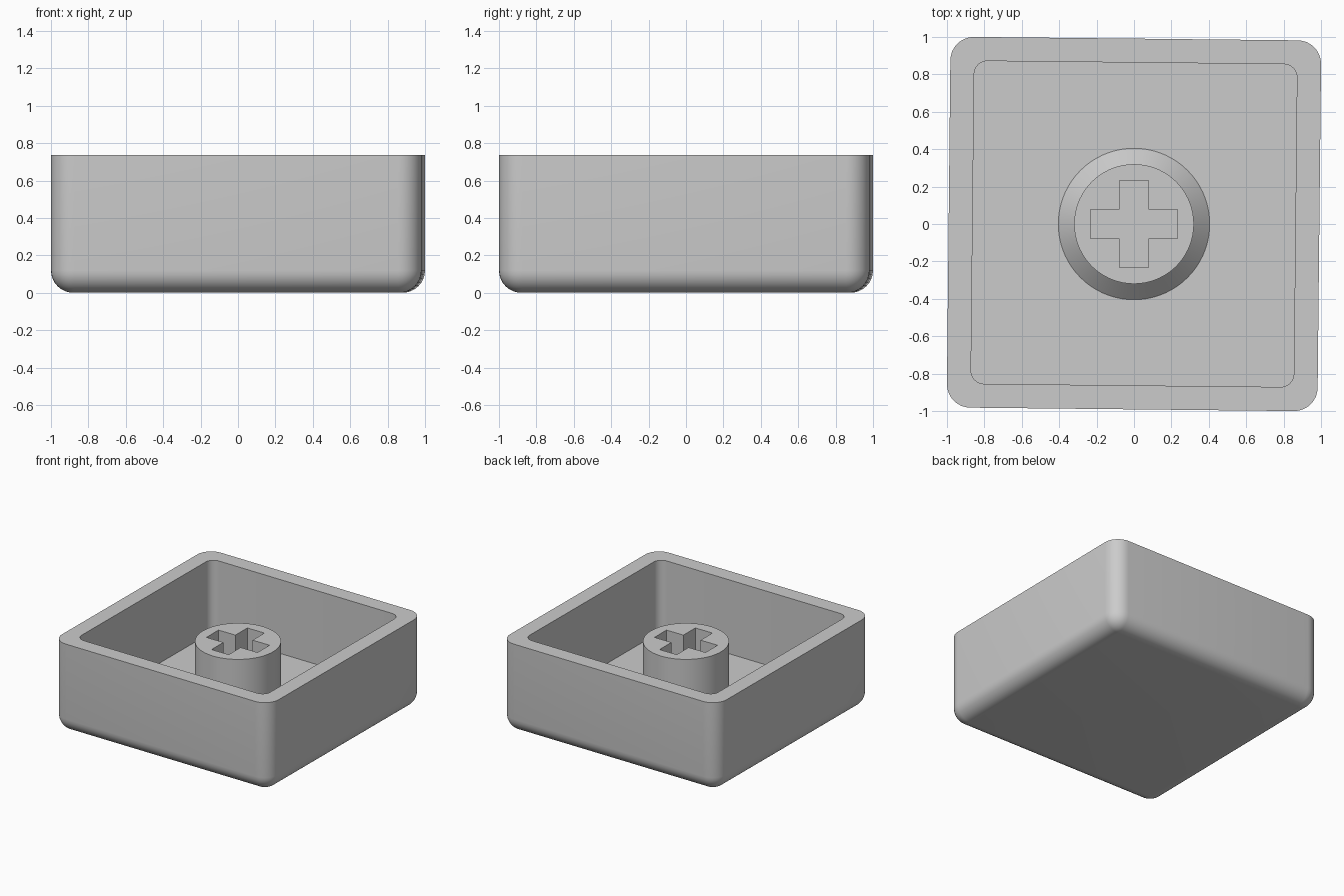
import bpy, bmesh, math

if "Cube" in bpy.data.objects:
    bpy.data.objects.remove(bpy.data.objects["Cube"])

TILT = math.radians(-0.6)      # slight turn of the shell about z
HALF, CORNER = 0.991, 0.125    # outer half width and corner radius
INNER, INNER_CORNER = 0.863, 0.07
HEIGHT, FLOOR, STEM_TOP = 0.737, 0.13, 0.62

grey = bpy.data.materials.new("grey plastic")
grey.diffuse_color = (0.6, 0.6, 0.6, 1)
grey.use_nodes = True
grey.node_tree.nodes["Principled BSDF"].inputs["Base Color"].default_value = grey.diffuse_color


def rounded_square(half, r, z, steps=8):
    pts = []
    for q in range(4):
        mid = math.pi / 4 + q * math.pi / 2
        cx = math.copysign(half - r, math.cos(mid))
        cy = math.copysign(half - r, math.sin(mid))
        for i in range(steps + 1):
            a = (q + i / steps) * math.pi / 2
            pts.append((cx + r * math.cos(a), cy + r * math.sin(a), z))
    return pts


def circle(r, z, n=72):
    return [(r * math.cos(2 * math.pi * i / n), r * math.sin(2 * math.pi * i / n), z)
            for i in range(n)]


def loft(name, rings):
    """Closed solid through a list of equal-length rings, capped at both ends."""
    bm = bmesh.new()
    loops = [[bm.verts.new(p) for p in ring] for ring in rings]
    for a, b in zip(loops, loops[1:]):
        for i in range(len(a)):
            j = (i + 1) % len(a)
            bm.faces.new((a[i], a[j], b[j], b[i]))
    bm.faces.new(loops[0][::-1])
    bm.faces.new(loops[-1])
    bmesh.ops.recalc_face_normals(bm, faces=bm.faces)
    mesh = bpy.data.meshes.new(name)
    bm.to_mesh(mesh)
    bm.free()
    mesh.materials.append(grey)
    obj = bpy.data.objects.new(name, mesh)
    bpy.context.collection.objects.link(obj)
    return obj


def smooth(obj):
    bpy.ops.object.select_all(action='DESELECT')
    obj.select_set(True)
    bpy.context.view_layer.objects.active = obj
    bpy.ops.object.shade_smooth_by_angle(angle=math.radians(30))


# Shell: rounded bottom edge, straight walls, rim, inner walls, floor
FILLET = 0.12
rings = []
for i in range(9):
    a = i / 8 * math.pi / 2
    d = FILLET * (1 - math.sin(a))
    rings.append(rounded_square(HALF - d, CORNER - d, FILLET * (1 - math.cos(a))))
rings += [rounded_square(HALF, CORNER, HEIGHT),
          rounded_square(INNER, INNER_CORNER, HEIGHT),
          rounded_square(INNER, INNER_CORNER, FLOOR)]
shell = loft("shell", rings)
shell.rotation_euler.z = TILT
smooth(shell)

# Stem: round post with a chamfered foot, rooted in the floor
stem = loft("stem", [circle(0.405, FLOOR - 0.05), circle(0.405, FLOOR),
                     circle(0.32, FLOOR + 0.085), circle(0.32, STEM_TOP)])

# Cross-shaped socket cut into the stem
L, W = 0.232, 0.078
cross = [(L, -W), (L, W), (W, W), (W, L), (-W, L), (-W, W),
         (-L, W), (-L, -W), (-W, -W), (-W, -L), (W, -L), (W, -W)]
cutter = loft("socket_cutter", [[(x, y, z) for x, y in cross] for z in (FLOOR + 0.005, 0.8)])
cutter.hide_render = True
cutter.hide_set(True)
cut = stem.modifiers.new("socket", 'BOOLEAN')
cut.operation, cut.solver, cut.object = 'DIFFERENCE', 'EXACT', cutter
bpy.ops.object.select_all(action='DESELECT')
stem.select_set(True)
bpy.context.view_layer.objects.active = stem
bpy.ops.object.modifier_apply(modifier=cut.name)
bpy.data.objects.remove(cutter)
smooth(stem)
